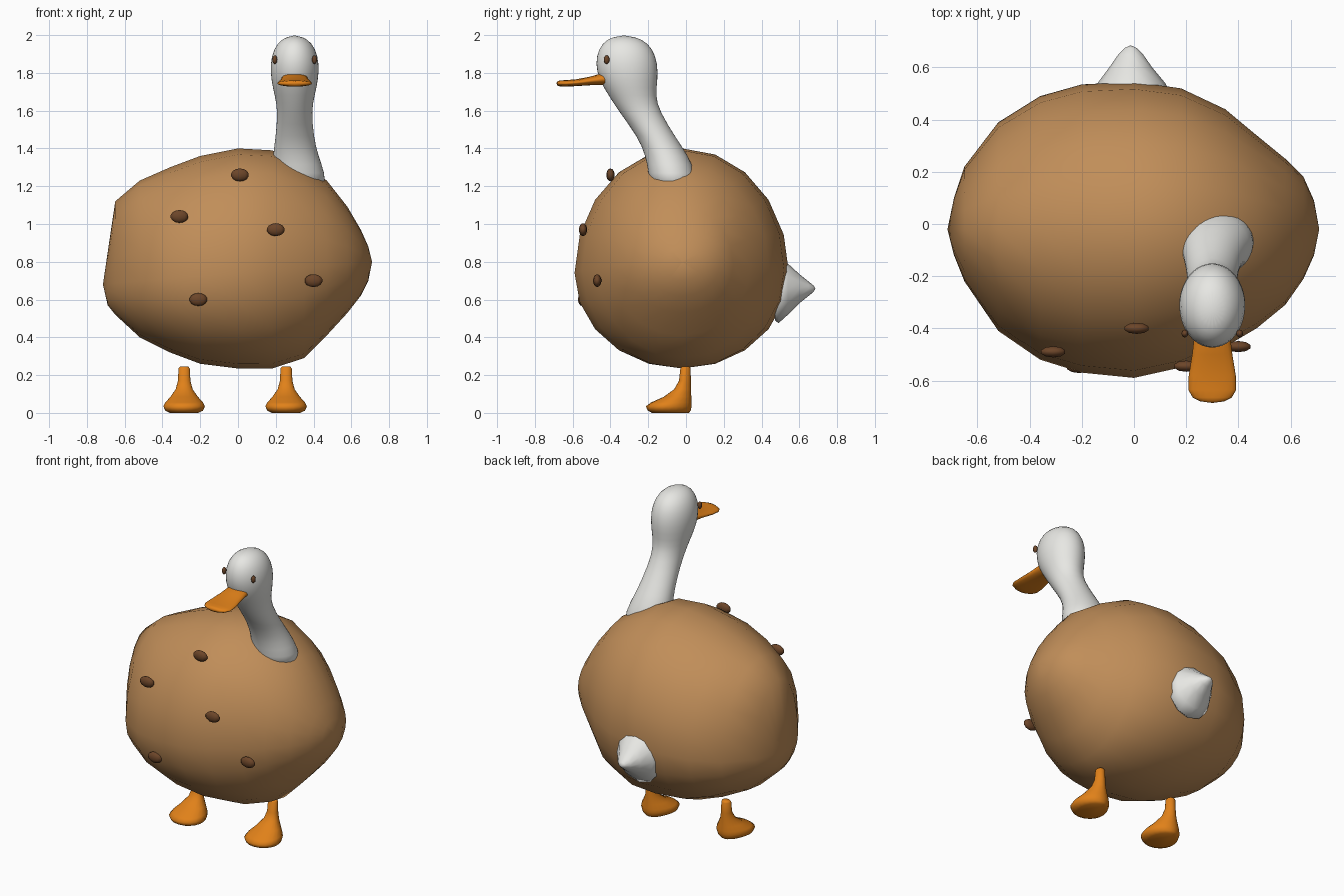
import bpy
import bmesh
from math import cos, sin, pi
from mathutils import Vector

if "Cube" in bpy.data.objects:
    bpy.data.objects.remove(bpy.data.objects["Cube"], do_unlink=True)


def make_material(name, rgb):
    mat = bpy.data.materials.new(name)
    mat.use_nodes = True
    color = (*rgb, 1)
    mat.diffuse_color = color
    mat.node_tree.nodes["Principled BSDF"].inputs["Base Color"].default_value = color
    return mat


skin = make_material("potato brown", (0.53, 0.27, 0.10))
dark = make_material("dark brown", (0.15, 0.06, 0.022))
white = make_material("feather white", (0.8, 0.8, 0.77))
orange = make_material("beak orange", (0.75, 0.22, 0.01))


def finish(name, bm, material, smooth_levels=0):
    """Turn a bmesh into a smooth shaded object."""
    bmesh.ops.recalc_face_normals(bm, faces=bm.faces)
    mesh = bpy.data.meshes.new(name)
    bm.to_mesh(mesh)
    bm.free()
    mesh.materials.append(material)
    mesh.polygons.foreach_set("use_smooth", [True] * len(mesh.polygons))
    obj = bpy.data.objects.new(name, mesh)
    bpy.context.collection.objects.link(obj)
    if smooth_levels:
        mod = obj.modifiers.new("Subdivision", 'SUBSURF')
        mod.levels = mod.render_levels = smooth_levels
    return obj


def loft(name, axis, stations, material, sides, center=None, taper=0, smooth_levels=0):
    """Skin oval rings along an axis; each station is (t, u_min, u_max, v_min, v_max)."""
    bm = bmesh.new()
    rings = []
    for t, u0, u1, v0, v1 in stations:
        cu, cv = center(t) if center else ((u0 + u1) / 2, (v0 + v1) / 2)
        ring = []
        for i in range(sides):
            c, s = cos(2 * pi * i / sides), sin(2 * pi * i / sides)
            # taper narrows the ring toward +v
            u = cu + c * (u1 - cu if c > 0 else cu - u0) * (1 - taper * s)
            v = cv + s * (v1 - cv if s > 0 else cv - v0)
            co = {'X': (t, u, v), 'Y': (u, t, v), 'Z': (u, v, t)}[axis]
            ring.append(bm.verts.new(co))
        rings.append(ring)
    for a, b in zip(rings, rings[1:]):
        for i in range(sides):
            j = (i + 1) % sides
            bm.faces.new((a[i], a[j], b[j], b[i]))
    bmesh.ops.remove_doubles(bm, verts=bm.verts, dist=0.0005)
    bmesh.ops.holes_fill(bm, edges=[e for e in bm.edges if e.is_boundary], sides=0)
    return finish(name, bm, material, smooth_levels)


def ellipsoid(name, location, radii, material, segments):
    bm = bmesh.new()
    bmesh.ops.create_uvsphere(bm, u_segments=segments, v_segments=segments // 2 + 2, radius=1)
    bmesh.ops.scale(bm, vec=radii, verts=bm.verts)
    bmesh.ops.translate(bm, vec=Vector(location), verts=bm.verts)
    return finish(name, bm, material)


# Lumpy potato body, skinned from right end to left end
loft("body", 'X', [
    (-.715, -.02, -.02, .68, .68),
    (-.69, -.12, .10, .57, .85),
    (-.65, -.22, .22, .52, 1.12),
    (-.52, -.41, .39, .4, 1.23),
    (-.36, -.52, .49, .32, 1.3),
    (-.2, -.57, .535, .26, 1.36),
    (0, -.59, .545, .235, 1.4),
    (.18, -.55, .52, .235, 1.39),
    (.35, -.47, .44, .29, 1.31),
    (.47, -.4, .34, .41, 1.23),
    (.58, -.31, .25, .53, 1.09),
    (.65, -.21, .18, .62, .97),
    (.69, -.12, .09, .7, .88),
    (.71, -.02, -.02, .8, .8),
], skin, 20, center=lambda x: (-.02, .74 + .08 * x))

# Potato eyes: flattened dark spots on the front
for i, place in enumerate([(.01, -.4, 1.26), (-.31, -.49, 1.04), (.2, -.545, .97),
                           (.4, -.47, .7), (-.21, -.55, .6)]):
    ellipsoid(f"body_spot_{i + 1}", place, (.05, .022, .034), dark, 10)

# Neck and head in one flowing form
neck_rings = [  # height, center x, center y, half width, half depth
    (1.18, .32, -.06, .15, .13),
    (1.27, .32, -.075, .142, .125),
    (1.36, .305, -.1, .122, .115),
    (1.46, .3, -.155, .102, .1),
    (1.6, .3, -.25, .09, .11),
    (1.68, .3, -.285, .107, .125),
    (1.76, .3, -.305, .126, .157),
    (1.85, .3, -.315, .132, .168),
    (1.93, .3, -.32, .112, .145),
    (1.98, .3, -.325, .07, .095),
    (2.003, .3, -.33, 0, 0),
]
loft("neck_and_head", 'Z',
     [(z, x - rx, x + rx, y - ry, y + ry) for z, x, y, rx, ry in neck_rings],
     white, 20, smooth_levels=1)

# Eyes on both sides of the head
for side, sign in (("left", 1), ("right", -1)):
    ellipsoid(f"{side}_eye", (.3 + sign * .105, -.42, 1.87), (.013, .015, .023), dark, 12)

# Flat bill, wider toward the rounded tip
bill_rings = [  # depth, half width, bottom, top
    (-.38, .065, 1.73, 1.8),
    (-.44, .07, 1.735, 1.8),
    (-.5, .077, 1.735, 1.782),
    (-.58, .09, 1.73, 1.766),
    (-.635, .092, 1.727, 1.762),
    (-.665, .075, 1.728, 1.76),
    (-.68, .045, 1.732, 1.756),
    (-.686, 0, 1.745, 1.745),
]
loft("bill", 'Y', [(y, .3 - w, .3 + w, low, high) for y, w, low, high in bill_rings],
     orange, 20)

# Legs flaring into webbed feet
foot_rings = [  # height, half width, front, back
    (0, .075, -.18, .015),
    (.012, .1, -.203, .025),
    (.035, .11, -.212, .03),
    (.055, .1, -.185, .03),
    (.085, .073, -.118, .028),
    (.125, .045, -.063, .027),
    (.17, .033, -.037, .026),
    (.235, .03, -.03, .024),
    (.245, .022, -.022, .018),
]
for side, x in (("left", .255), ("right", -.285)):
    loft(f"{side}_foot", 'Z', [(z, x - w, x + w, front, back) for z, w, front, back in foot_rings],
         orange, 20, taper=.15)

# Pointed tail at the back
loft("tail", 'Y', [
    (.47, -.15, .13, .49, .81),
    (.49, -.165, .145, .475, .82),
    (.54, -.14, .12, .52, .79),
    (.6, -.095, .07, .58, .735),
    (.65, -.06, .035, .62, .695),
    (.675, -.035, .01, .64, .675),
    (.685, -.013, -.013, .657, .657),
], white, 12)
